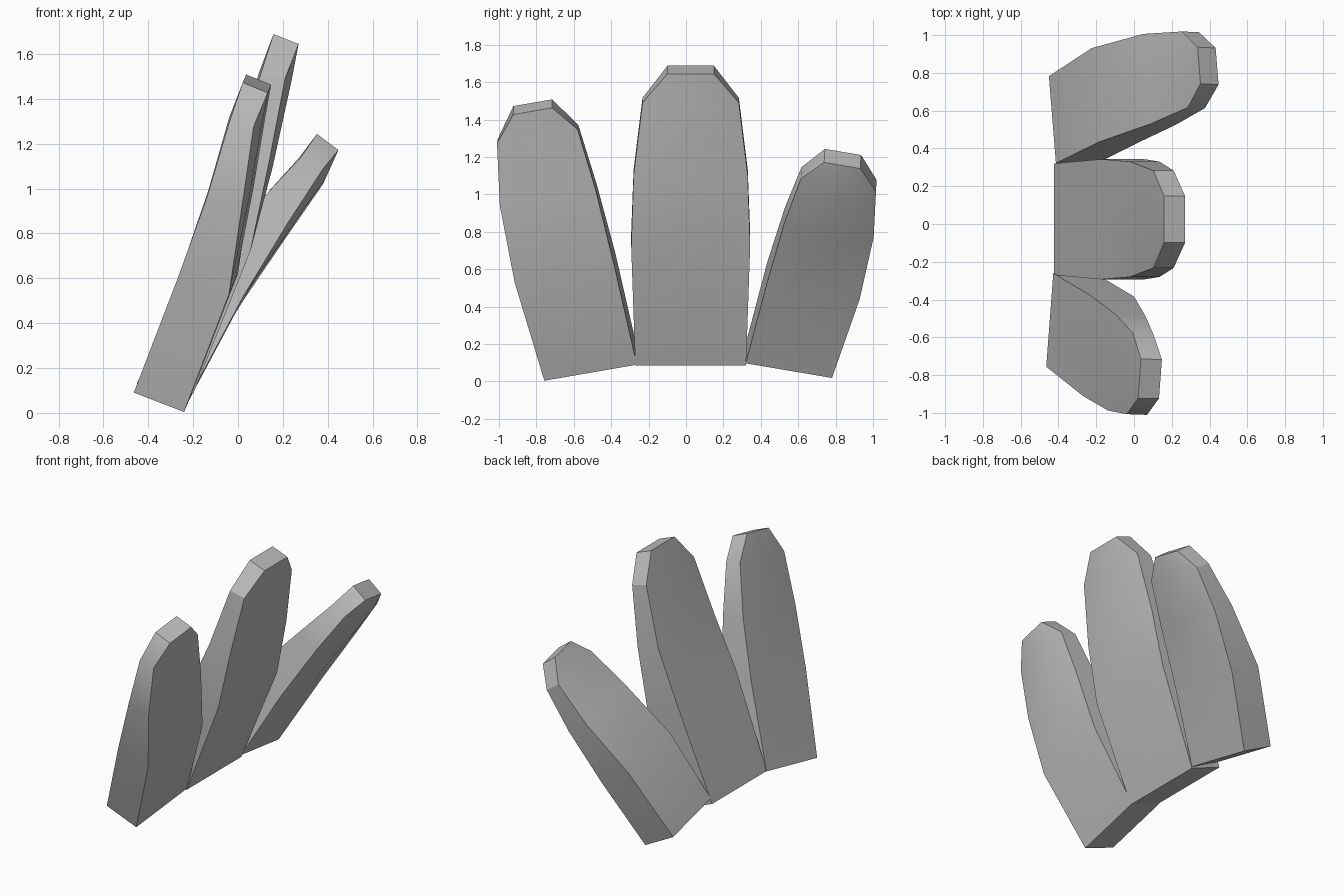
import bpy
import bmesh
import math
from mathutils import Vector

default_cube = bpy.data.objects.get("Cube")
if default_cube:
    bpy.data.objects.remove(default_cube, do_unlink=True)

# One plain grey for every blade
grey = bpy.data.materials.new("plain_grey")
grey.use_nodes = True
grey_colour = (0.5, 0.5, 0.5, 1.0)
grey.diffuse_color = grey_colour
grey.node_tree.nodes["Principled BSDF"].inputs["Base Color"].default_value = grey_colour

# Shared profile from base to tip: relative width, thickness, crown of the broad face
WIDTHS = (0.93, 1.0, 0.96, 0.81, 0.39)
THICKNESS = (0.24, 0.24, 0.16, 0.11, 0.12)
CROWN = (0.0, 0.0, 0.02, 0.03, 0.0)
COLUMNS = (-1.0, -0.5, 0.5, 1.0)


def make_blade(name, spine, half_width):
    """Sweep a flat, rounded blade along a spine running up its front face."""
    spine = [Vector(point) for point in spine]
    across = Vector(half_width)
    last = len(spine) - 1
    bm = bmesh.new()
    rings = []
    for i, centre in enumerate(spine):
        tangent = spine[min(i + 1, last)] - spine[max(i - 1, 0)]
        normal = across.cross(tangent).normalized()
        front, back = [], []
        for column in COLUMNS:
            crown = CROWN[i] if abs(column) < 1 else 0.0
            edge = centre + across * (column * WIDTHS[i])
            front.append(bm.verts.new(edge + normal * crown))
            back.append(bm.verts.new(edge - normal * (THICKNESS[i] + crown * 0.3)))
        rings.append(front + back[::-1])

    # Skin between the rings, then close both ends
    for lower, upper in zip(rings, rings[1:]):
        count = len(lower)
        for j in range(count):
            k = (j + 1) % count
            bm.faces.new((lower[j], lower[k], upper[k], upper[j]))
    bm.faces.new(rings[0][::-1])
    bm.faces.new(rings[-1])
    bmesh.ops.recalc_face_normals(bm, faces=bm.faces)

    mesh = bpy.data.meshes.new(name)
    bm.to_mesh(mesh)
    bm.free()
    mesh.materials.append(grey)
    blade = bpy.data.objects.new(name, mesh)
    bpy.context.collection.objects.link(blade)

    # Soft broad faces with crisp rims
    bpy.ops.object.select_all(action="DESELECT")
    blade.select_set(True)
    bpy.context.view_layer.objects.active = blade
    bpy.ops.object.shade_smooth_by_angle(angle=math.radians(30))
    return blade


# Tall upright blade in the middle
make_blade(
    "middle_blade",
    [(-0.2, 0.025, 0.085), (0.055, 0.025, 0.72), (0.135, 0.025, 1.1),
     (0.21, 0.025, 1.49), (0.27, 0.025, 1.645)],
    (0.0, 0.318, 0.0),
)

# Blade fanning out towards the front
make_blade(
    "front_blade",
    [(-0.222, -0.51, 0.047), (-0.02, -0.65, 0.575), (0.04, -0.74, 0.985),
     (0.085, -0.795, 1.31), (0.14, -0.82, 1.445)],
    (0.02, 0.266, 0.046),
)

# Shorter blade fanning out towards the back, leaning further over
make_blade(
    "back_blade",
    [(-0.22, 0.55, 0.058), (0.005, 0.68, 0.48), (0.205, 0.765, 0.81),
     (0.36, 0.815, 1.05), (0.44, 0.835, 1.155)],
    (-0.02, 0.248, -0.042),
)
